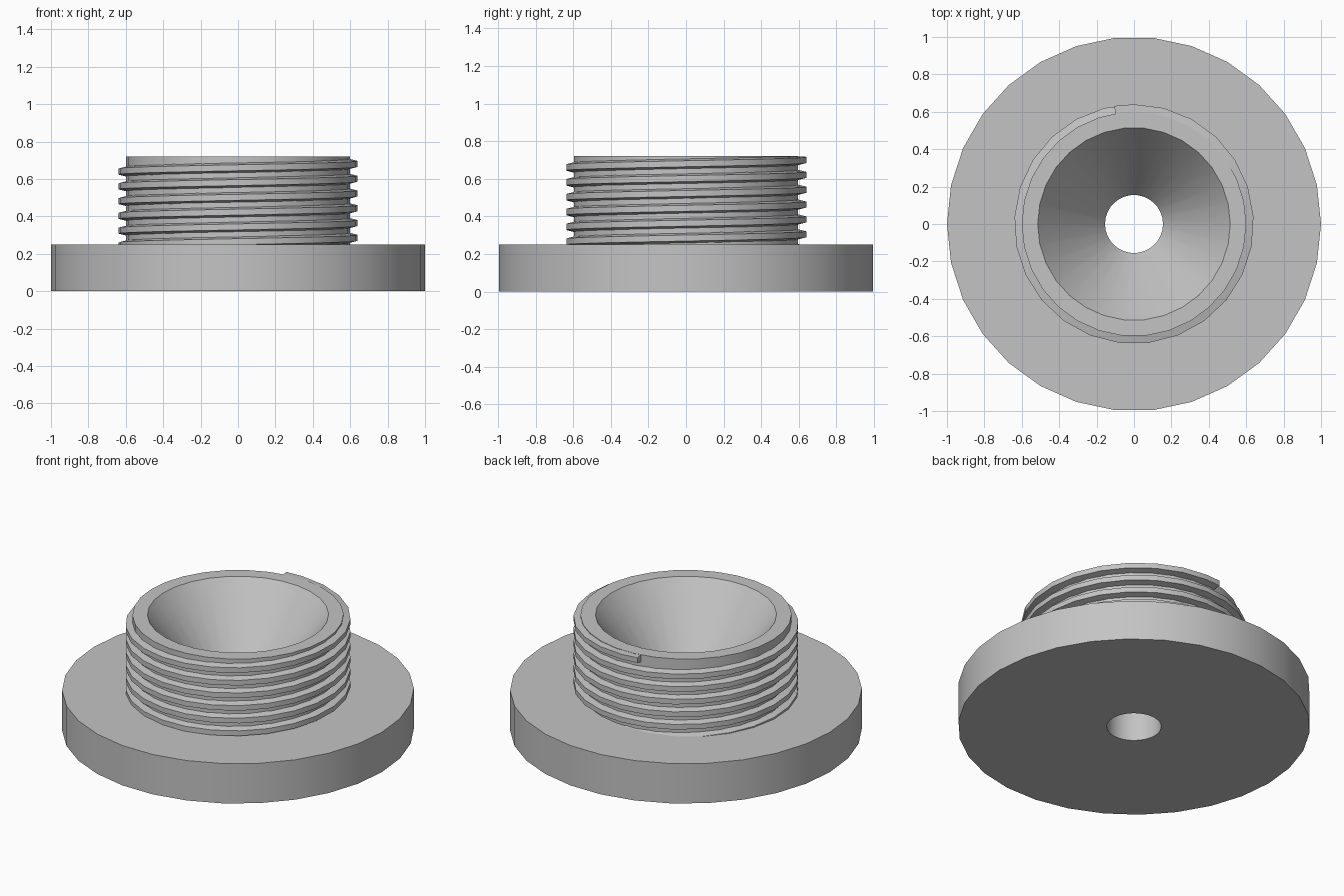
import bpy, bmesh, math

cube = bpy.data.objects.get("Cube")
if cube:
    bpy.data.objects.remove(cube, do_unlink=True)

grey = bpy.data.materials.new("plain_grey")
grey.use_nodes = True
grey.diffuse_color = (0.55, 0.55, 0.55, 1)
grey.node_tree.nodes["Principled BSDF"].inputs["Base Color"].default_value = grey.diffuse_color


def sweep(name, rings, closed):
    """Skin a list of point rings into a solid, capping the ends if it is open."""
    bm = bmesh.new()
    loops = [[bm.verts.new(p) for p in ring] for ring in rings]
    pairs = list(zip(loops, loops[1:]))
    if closed:
        pairs.append((loops[-1], loops[0]))
    else:
        bm.faces.new(loops[0])
        bm.faces.new(loops[-1])
    for a, b in pairs:
        for i in range(len(a)):
            j = (i + 1) % len(a)
            bm.faces.new((a[i], b[i], b[j], a[j]))
    bmesh.ops.recalc_face_normals(bm, faces=bm.faces)
    mesh = bpy.data.meshes.new(name)
    bm.to_mesh(mesh)
    bm.free()
    mesh.materials.append(grey)
    obj = bpy.data.objects.new(name, mesh)
    bpy.context.collection.objects.link(obj)
    bpy.ops.object.select_all(action="DESELECT")
    obj.select_set(True)
    bpy.context.view_layer.objects.active = obj
    bpy.ops.object.shade_smooth_by_angle(angle=math.radians(30))
    return obj


def ring_at(angle, profile, lift=0.0):
    c, s = math.cos(angle), math.sin(angle)
    return [(r * c, r * s, min(z + lift, TOP)) for r, z in profile]


TOP = 0.72       # collar rim height
FLANGE = 0.25    # flange thickness
PITCH = 0.079

# Flange and collar with a funnel narrowing into the through hole
body = [(0.155, 0), (1, 0), (1, FLANGE), (0.6, FLANGE),
        (0.6, TOP), (0.515, TOP), (0.155, FLANGE)]
SIDES = 30
sweep("flanged_funnel_body",
      [ring_at(math.tau * i / SIDES, body) for i in range(SIDES)], True)

# Right-handed screw thread, starting inside the flange and ending at the rim
tooth = [(0.58, -0.031), (0.64, -0.016), (0.64, 0.016), (0.58, 0.031)]
STEPS = 25
angles = [math.pi / 2 - math.tau * i / STEPS for i in range(6 * STEPS, -1, -1)]
angles.append(math.radians(99.5))
sweep("screw_thread",
      [ring_at(a, tooth, 0.68 + PITCH * a / math.tau) for a in angles], False)
